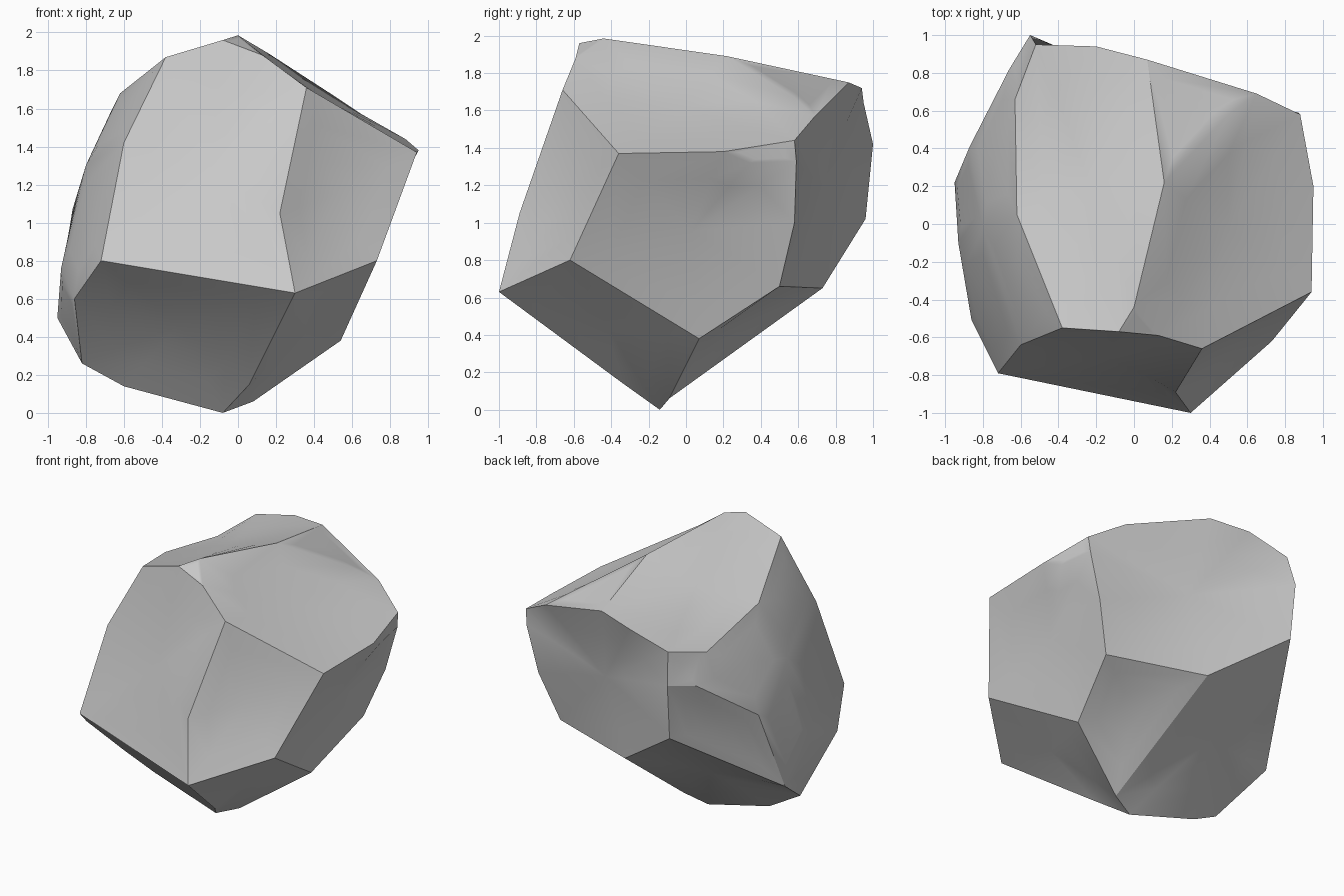
import bpy, bmesh, math
from mathutils import Vector

if "Cube" in bpy.data.objects:
    bpy.data.objects.remove(bpy.data.objects["Cube"])

# Corner points of the chipped boulder
P = {
    # front ridge and crown
    'A': (.30, -1.0, .63), 'B': (-.72, -.79, .80), 'V': (.22, -.89, 1.05),
    'C': (.36, -.66, 1.71), 'C2': (.13, -.59, 1.88), 'T0': (-.08, -.57, 1.96),
    'T1': (-.38, -.55, 1.87), 'T3': (0, -.44, 1.985), 'W': (-.60, -.64, 1.42),
    'T2': (-.62, .05, 1.68),
    # right side
    'D': (.94, -.36, 1.37), 'E': (.73, -.62, .80), 'S': (.95, .20, 1.38),
    'K': (.54, .07, .38), 'U': (.91, .34, 1.32), 'R5': (.87, .59, 1.33),
    # upper back rim
    'M': (.16, .22, 1.89), 'N': (.50, .58, 1.67), 'P5': (.65, .69, 1.57),
    'P6': (.88, .58, 1.44), 'P4': (.07, .87, 1.75), 'P3': (-.20, .94, 1.72),
    'P1': (-.52, .95, 1.64), 'P2': (-.63, .66, 1.56),
    # back left corner
    'Q1': (-.55, 1.0, 1.42), 'Q2': (-.66, .82, 1.38), 'Q3': (-.87, .41, 1.07),
    'Q4': (-.95, .22, .50), 'R1': (-.54, .96, 1.02),
    # left bulge
    'X1': (-.80, -.02, 1.30), 'X2': (-.93, -.10, .76),
    # lower rim and foot
    'R2': (-.02, .73, .65), 'R3': (.66, .50, .66), 'R4': (.78, .58, 1.0),
    'L1': (-.86, -.51, .60), 'G': (-.82, -.14, .26), 'H': (-.60, -.10, .14),
    'F': (-.08, -.14, 0), 'F2': (.08, -.09, .06), 'J': (.06, -.35, .15),
}

# Facets: outline and dish depth (negative bulges outward)
FACETS = [
    ('A V C C2 T0 T1 W B', .03),           # front
    ('A E D C V', .04),                    # front right
    ('T0 T3 M P4 P3 P1 P2 T2 T1', .02),    # top
    ('T0 C2 T3', 0),                       # crown chip
    ('M N P5 P4', 0),                      # top, sloping right
    ('T3 C2 C D S P6 P5 N M', .03),        # upper right
    ('D E K R3 R4 R5 U S', .03),           # right
    ('S U R5 P6', 0),                      # right corner chip
    ('P1 P3 P4 P5 P6 R5 R4 R3 R2 R1 Q1', .03),  # back
    ('P1 Q1 Q2 P2', 0),                    # back left chip
    ('Q1 R1 Q4 Q3 Q2', .02),               # lower back left
    ('W T1 T2 X1', -.02),                  # left side, five curved parts
    ('T2 P2 Q2 Q3 X1', -.02),
    ('B W X1 X2 L1', -.02),
    ('X1 Q3 Q4 X2', -.01),
    ('L1 X2 Q4 G', -.01),
    ('A B L1 G H F J', .04),               # lower front
    ('A J F F2 K E', 0),                   # lower right
    ('F2 R2 R3 K', .03),                   # underside right
    ('F H G Q4 R1 R2 F2', .03),            # underside left
]

bm = bmesh.new()
V = {k: bm.verts.new(co) for k, co in P.items()}
middle = Vector((0, 0, 1))


def facet(outline, depth):
    """Fill an outline with two rings and a centre pushed along its normal."""
    corners = [V[k] for k in outline.split()]
    n = len(corners)
    mean = sum((v.co for v in corners), Vector()) / n
    # area-weighted centre and normal
    tris = []
    for i in range(n):
        a, b = corners[i].co, corners[(i + 1) % n].co
        tris.append(((a - mean).cross(b - mean), (a + b + mean) / 3))
    normal = sum((c for c, _ in tris), Vector()).normalized()
    weights = [c.dot(normal) for c, _ in tris]
    centre = sum((t[1] * w for t, w in zip(tris, weights)), Vector()) / sum(weights)
    if normal.dot(centre - middle) < 0:
        normal.negate()
    rim = corners
    for t in (.35, .7):
        # inner rings flatten towards the mean plane, so warped corners blend in
        ring = []
        for v in corners:
            p = v.co.lerp(centre, t)
            p -= normal * (normal.dot(p - centre) * t)
            ring.append(bm.verts.new(p - normal * depth * (1 - (1 - t) ** 2)))
        for i in range(n):
            j = (i + 1) % n
            bm.faces.new((rim[i], rim[j], ring[j], ring[i]))
        rim = ring
    tip = bm.verts.new(centre - normal * depth)
    for i in range(n):
        bm.faces.new((rim[i], rim[(i + 1) % n], tip))


for outline, depth in FACETS:
    facet(outline, depth)
bmesh.ops.recalc_face_normals(bm, faces=bm.faces)

# Boulder object
mesh = bpy.data.meshes.new('boulder')
bm.to_mesh(mesh)
bm.free()
boulder = bpy.data.objects.new('boulder', mesh)
bpy.context.collection.objects.link(boulder)
bpy.context.view_layer.objects.active = boulder
boulder.select_set(True)
bpy.ops.object.shade_smooth_by_angle(angle=math.radians(30))
